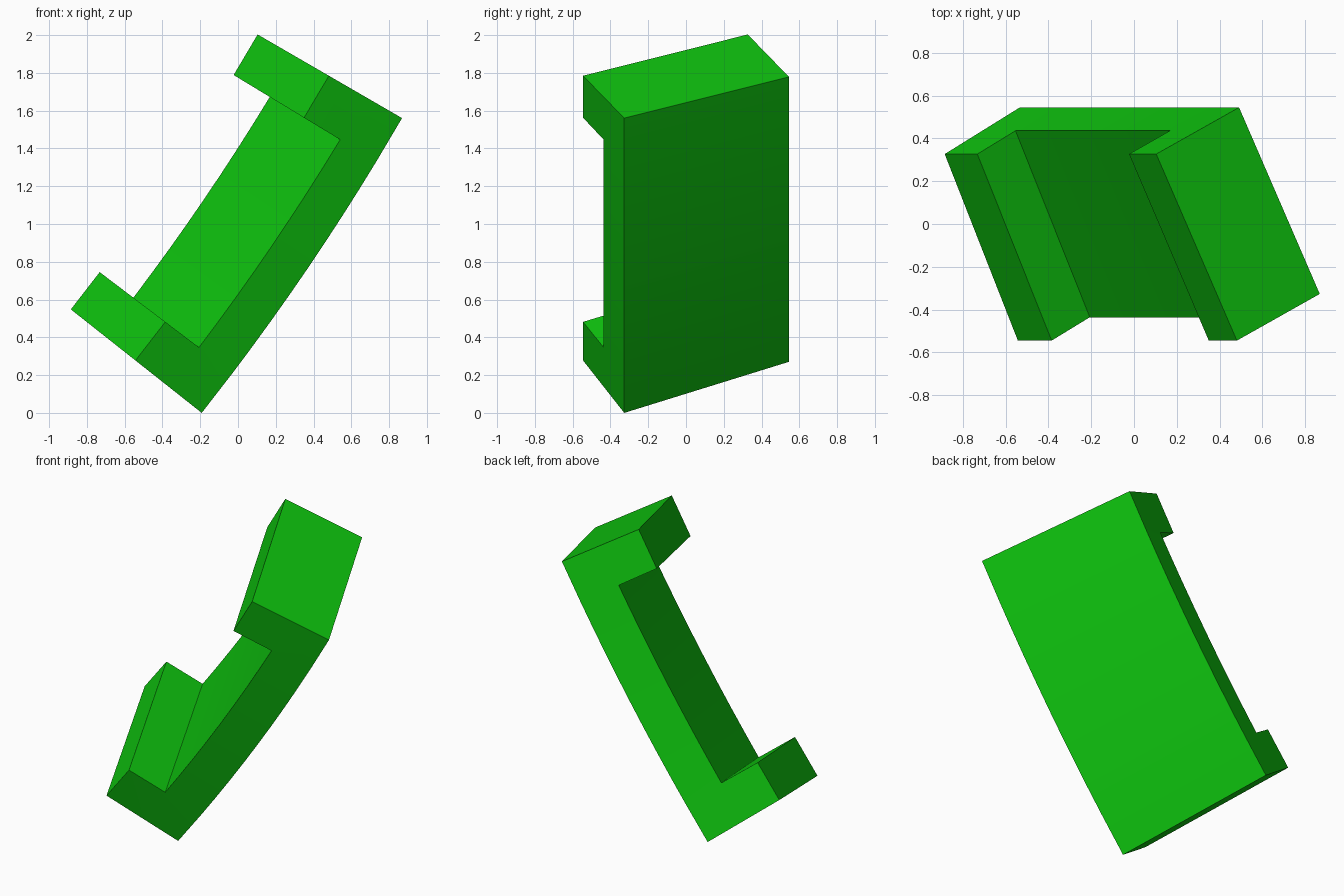
import bpy, bmesh, math
from mathutils import Vector

cube = bpy.data.objects.get("Cube")
if cube:
    bpy.data.objects.remove(cube, do_unlink=True)

# Single flat green
green = bpy.data.materials.new("bright_green")
green.use_nodes = True
colour = (0.0045, 0.56, 0.0045, 1)
green.diffuse_color = colour
green.node_tree.nodes["Principled BSDF"].inputs["Base Color"].default_value = colour

# Arc in the xz plane, followed by a rolled rectangular cross-section
RADIUS = 13.1
MID, HALF, LIP = math.radians(55.8), math.radians(4.13), math.radians(1.17)
DEPTH = (-0.4475, -0.218)   # (radial, y) from the outer face to the open face
WIDTH = (-0.436, 0.872)     # (radial, y) from the front side to the back side
START = Vector((-0.192, -0.327, 0.0))
SEGMENTS = 8


def outward(phi):
    return Vector((math.sin(phi), 0, -math.cos(phi)))


centre = START - RADIUS * outward(MID - HALF)


def point(phi, depth, width):
    radial = RADIUS + depth * DEPTH[0] + width * WIDTH[0]
    y = depth * DEPTH[1] + width * WIDTH[1]
    return centre + radial * outward(phi) + Vector((0, y, 0))


# Stations along the arc: lip, curved wall, lip
inner = HALF - LIP
stations = [MID - HALF]
stations += [MID - inner + 2 * inner * i / SEGMENTS for i in range(SEGMENTS + 1)]
stations.append(MID + HALF)
last = len(stations) - 2

# Filled cells: a half-depth wall all along, full depth only at the lips
cells = {(i, 0) for i in range(last + 1)} | {(0, 1), (last, 1)}

bm = bmesh.new()
verts = {}


def vert(i, j, k):
    if (i, j, k) not in verts:
        verts[i, j, k] = bm.verts.new(point(stations[i], j / 2, k))
    return verts[i, j, k]


for i, j in sorted(cells):
    # Front and back sides
    for k in (0, 1):
        bm.faces.new([vert(i + a, j + b, k) for a, b in ((0, 0), (1, 0), (1, 1), (0, 1))])
    # Exposed edges of the profile
    borders = {(-1, 0): ((0, 0), (0, 1)), (1, 0): ((1, 0), (1, 1)),
               (0, -1): ((0, 0), (1, 0)), (0, 1): ((0, 1), (1, 1))}
    for (di, dj), ((a, b), (c, d)) in borders.items():
        if (i + di, j + dj) not in cells:
            bm.faces.new([vert(i + a, j + b, 0), vert(i + c, j + d, 0),
                          vert(i + c, j + d, 1), vert(i + a, j + b, 1)])
bmesh.ops.recalc_face_normals(bm, faces=bm.faces[:])

mesh = bpy.data.meshes.new("curved_channel")
bm.to_mesh(mesh)
bm.free()
mesh.materials.append(green)
channel = bpy.data.objects.new("curved_channel", mesh)
bpy.context.collection.objects.link(channel)

# Smooth along the arc, sharp at the corners
bpy.ops.object.select_all(action='DESELECT')
channel.select_set(True)
bpy.context.view_layer.objects.active = channel
bpy.ops.object.shade_smooth_by_angle(angle=math.radians(30))
